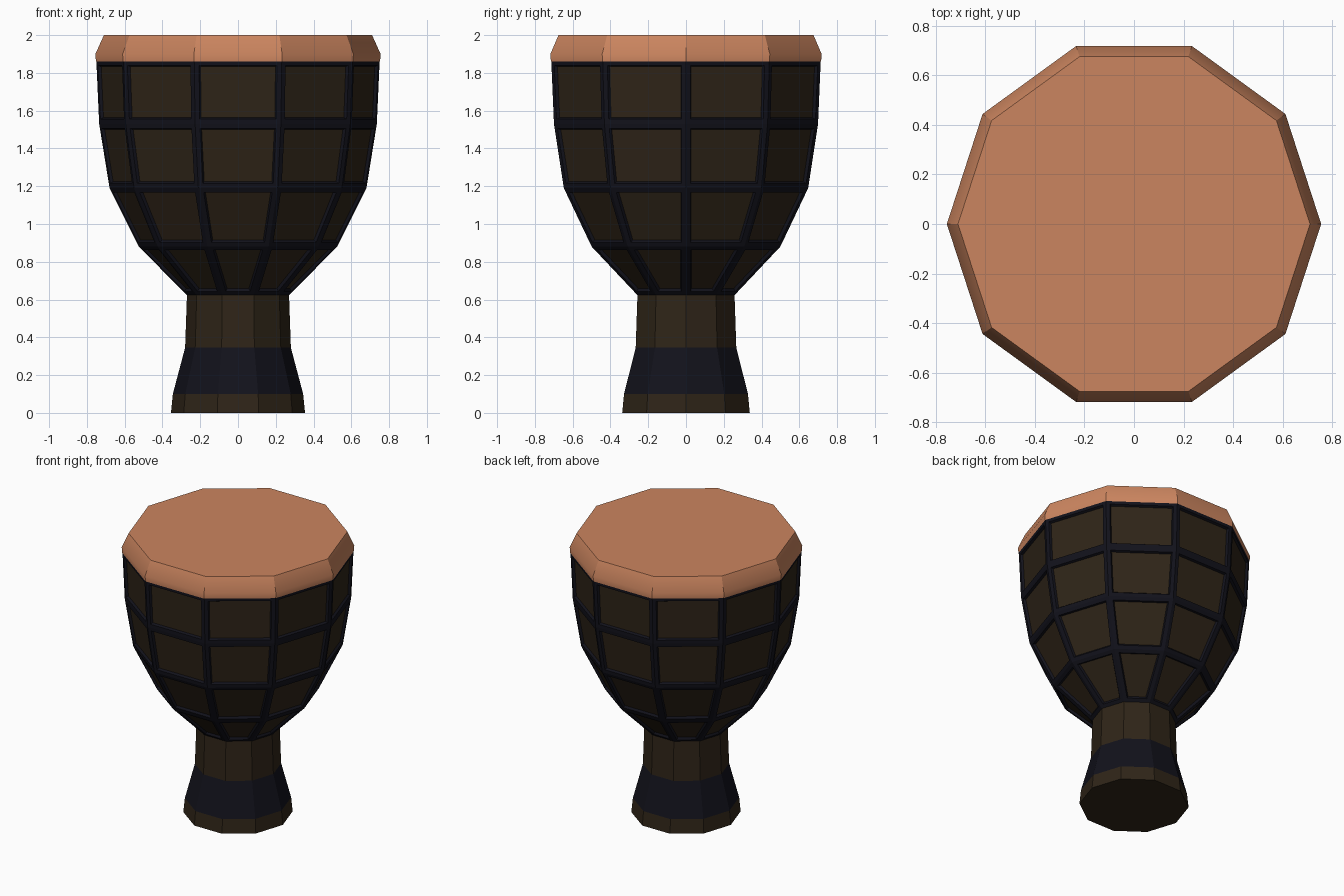
import bpy, bmesh
from math import cos, sin, pi

if "Cube" in bpy.data.objects:
    bpy.data.objects.remove(bpy.data.objects["Cube"])

SIDES = 10


def material(name, rgb):
    m = bpy.data.materials.new(name)
    m.diffuse_color = (*rgb, 1)
    m.use_nodes = True
    m.node_tree.nodes["Principled BSDF"].inputs["Base Color"].default_value = m.diffuse_color
    return m


wood = material("dark_wood", (0.028, 0.018, 0.009))
navy = material("navy_rope", (0.006, 0.006, 0.011))
hide = material("tan_hide", (0.60, 0.235, 0.115))


def lathe(profile, cap_bottom=False, cap_top=False):
    """Ten-sided revolve; returns the bmesh and its rows of side faces."""
    bm = bmesh.new()
    rings = [[bm.verts.new((r * cos(2 * pi * i / SIDES), r * sin(2 * pi * i / SIDES), z))
              for i in range(SIDES)] for r, z in profile]
    rows = []
    for a, b in zip(rings, rings[1:]):
        rows.append([bm.faces.new((a[i], a[(i + 1) % SIDES], b[(i + 1) % SIDES], b[i]))
                     for i in range(SIDES)])
    if cap_bottom:
        bm.faces.new(rings[0][::-1])
    if cap_top:
        bm.faces.new(rings[-1])
    bm.normal_update()
    return bm, rows


def finish(bm, name, mats):
    me = bpy.data.meshes.new(name)
    bm.to_mesh(me)
    bm.free()
    for m in mats:
        me.materials.append(m)
    ob = bpy.data.objects.new(name, me)
    bpy.context.collection.objects.link(ob)
    return ob


# Flared stem with a painted band
bm, rows = lathe([(0.355, 0), (0.345, 0.1), (0.28, 0.345), (0.27, 0.63)], cap_bottom=True)
for f in rows[1]:
    f.material_index = 1
finish(bm, "stem", [wood, navy])

# Bowl: every face becomes a recessed wooden panel inside a navy lattice
bm, rows = lathe([(0.272, 0.625), (0.525, 0.88), (0.68, 1.19), (0.735, 1.53), (0.75, 1.865)])
panels = [f for row in rows for f in row]
for thickness, depth in ((0.025, 0), (0.008, -0.015)):
    rim = bmesh.ops.inset_individual(bm, faces=panels, thickness=thickness,
                                     depth=depth, use_even_offset=True)
    for f in rim["faces"]:
        f.material_index = 1
for f in panels:
    f.material_index = 0
finish(bm, "bowl", [wood, navy])

# Stretched drum skin
bm, rows = lathe([(0.752, 1.86), (0.755, 1.90), (0.71, 2.0)], cap_top=True)
skin = finish(bm, "drum_skin", [hide])
bpy.context.view_layer.objects.active = skin
skin.select_set(True)
bpy.ops.object.shade_smooth_by_angle(angle=0.52)
